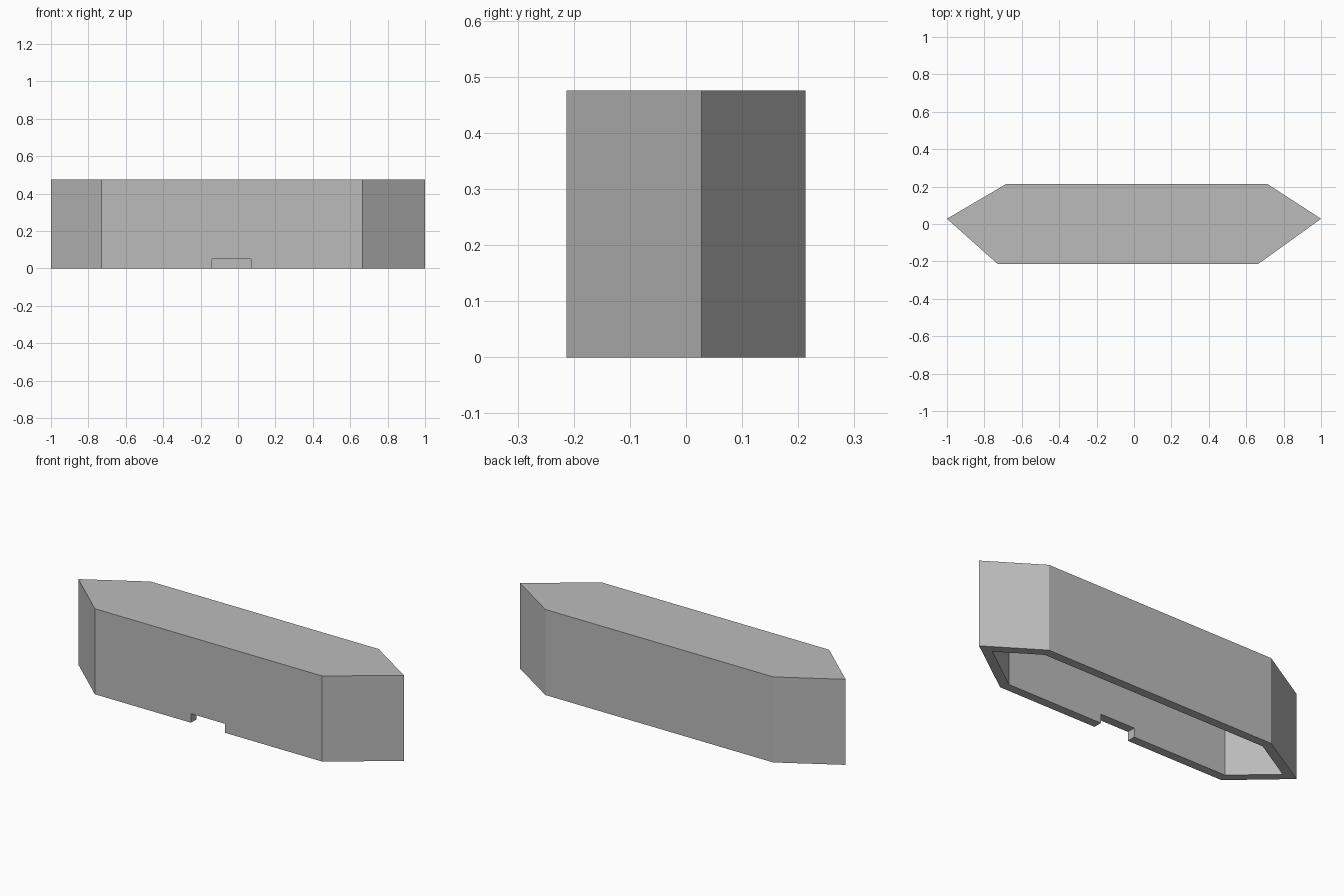
import bpy
import bmesh

HEIGHT = 0.475
WALL = 0.048

# Remove the default cube
cube = bpy.data.objects.get("Cube")
if cube:
    bpy.data.objects.remove(cube, do_unlink=True)

# Single plain grey
grey = bpy.data.materials.new("plain_grey")
grey.use_nodes = True
colour = (0.5, 0.5, 0.5, 1)
grey.diffuse_color = colour
grey.node_tree.nodes["Principled BSDF"].inputs["Base Color"].default_value = colour


def prism(name, outline, z0, z1, open_bottom=False):
    """Extrude a plan outline from z0 to z1, optionally leaving the bottom open."""
    bm = bmesh.new()
    base = bm.faces.new([bm.verts.new((x, y, z0)) for x, y in outline])
    result = bmesh.ops.extrude_face_region(bm, geom=[base], use_keep_orig=True)
    top = [v for v in result["geom"] if isinstance(v, bmesh.types.BMVert)]
    bmesh.ops.translate(bm, verts=top, vec=(0, 0, z1 - z0))
    bmesh.ops.recalc_face_normals(bm, faces=bm.faces)
    if open_bottom:
        bottom = [f for f in bm.faces if f.calc_center_median().z < z0 + 0.001]
        bmesh.ops.delete(bm, geom=bottom, context="FACES_ONLY")
    mesh = bpy.data.meshes.new(name)
    bm.to_mesh(mesh)
    bm.free()
    mesh.materials.append(grey)
    obj = bpy.data.objects.new(name, mesh)
    bpy.context.collection.objects.link(obj)
    return obj


# Hollow six-sided cover, open underneath
outline = [(-1, 0.028), (-0.73, -0.213), (0.665, -0.213),
           (1, 0.028), (0.715, 0.213), (-0.685, 0.213)]
cover = prism("hollow_cover", outline, 0, HEIGHT, open_bottom=True)
shell = cover.modifiers.new("wall_thickness", "SOLIDIFY")
shell.thickness = WALL
shell.offset = -1
shell.use_even_offset = True
shell.use_quality_normals = True

# Slot through the lower edge of the front wall
slot = [(-0.14, -0.3), (0.07, -0.3), (0.07, -0.1), (-0.14, -0.1)]
cutter = prism("slot_cutter", slot, -0.1, 0.05)
cutter.hide_render = True
cutter.hide_viewport = True
cut = cover.modifiers.new("front_slot", "BOOLEAN")
cut.operation = "DIFFERENCE"
cut.solver = "EXACT"
cut.object = cutter
